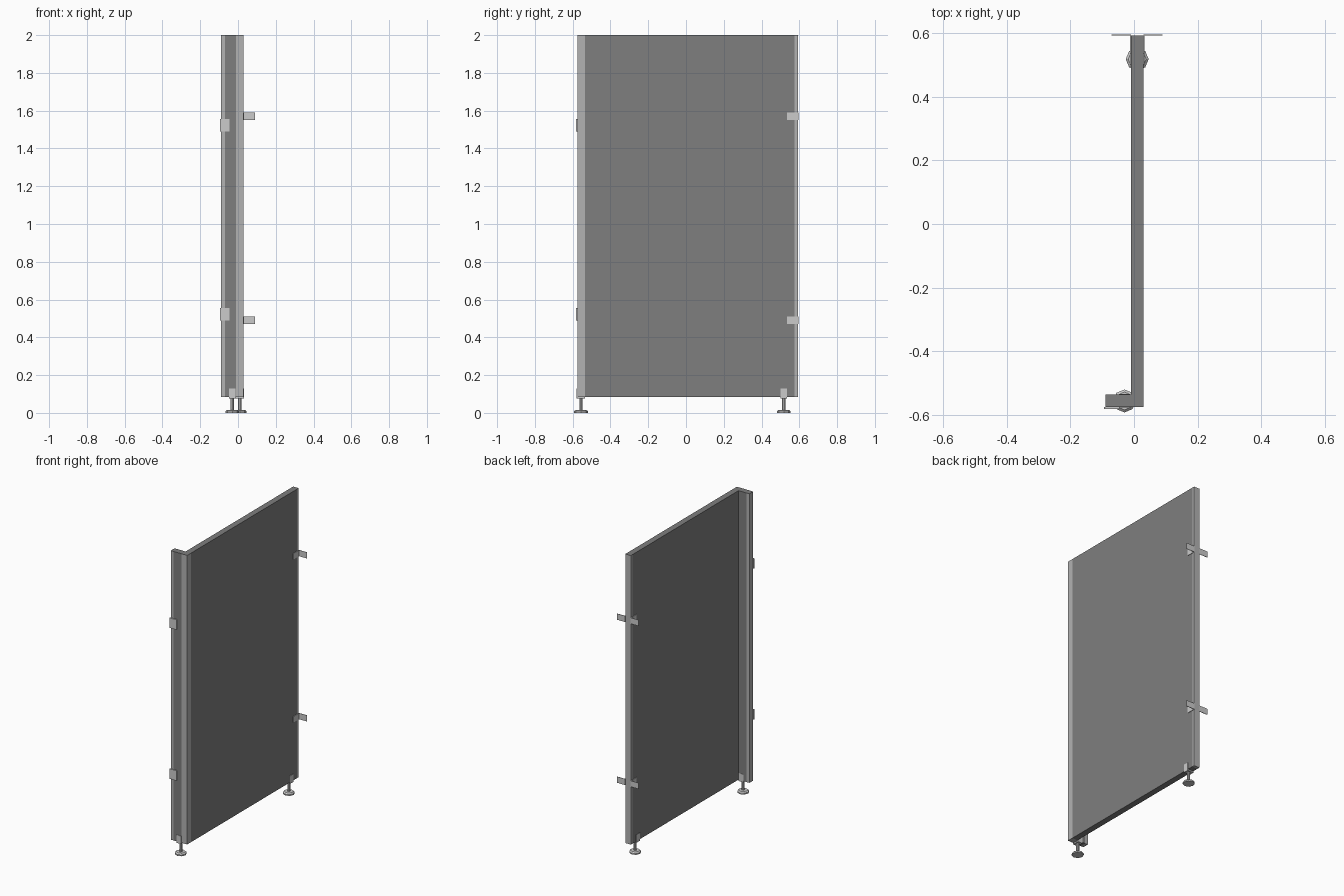
import bpy
import bmesh
from mathutils import Matrix

if "Cube" in bpy.data.objects:
    bpy.data.objects.remove(bpy.data.objects["Cube"])


def material(name, value):
    m = bpy.data.materials.new(name)
    m.diffuse_color = (value, value, value, 1)
    m.use_nodes = True
    m.node_tree.nodes["Principled BSDF"].inputs["Base Color"].default_value = m.diffuse_color
    return m


SHEET = material("dark_sheet", 0.21)
PROFILE = material("mid_profile", 0.45)


def finish(name, bm, mat=None):
    bmesh.ops.recalc_face_normals(bm, faces=bm.faces[:])
    me = bpy.data.meshes.new(name)
    bm.to_mesh(me)
    bm.free()
    ob = bpy.data.objects.new(name, me)
    bpy.context.collection.objects.link(ob)
    if mat:
        me.materials.append(mat)
    return ob


def add_box(bm, x, y, z):
    size = (x[1] - x[0], y[1] - y[0], z[1] - z[0])
    mid = (sum(x) / 2, sum(y) / 2, sum(z) / 2)
    bmesh.ops.create_cube(bm, size=1, matrix=Matrix.Translation(mid) @ Matrix.Diagonal((*size, 1)))


def boxes(name, specs, mat=None):
    bm = bmesh.new()
    for s in specs:
        add_box(bm, *s)
    return finish(name, bm, mat)


Z = (0.085, 2.0)

# Main panel, return panel and the lighter vertical profiles
boxes("main_panel", [((-0.01, 0.03), (-0.535, 0.575), Z)], SHEET)
boxes("return_panel", [((-0.07, -0.01), (-0.575, -0.535), Z)], SHEET)
boxes("corner_post", [((-0.01, 0.03), (-0.575, -0.535), (Z[0], 1.999))], PROFILE)
boxes("back_edge_profile", [((-0.01, 0.03), (0.575, 0.592), (Z[0], 1.999))], PROFILE)
boxes("return_edge_profile", [((-0.09, -0.07), (-0.575, -0.535), (Z[0], 1.999))], PROFILE)

# Dark caps along the top of the profiles
boxes("top_caps", [((-0.01, 0.03), (-0.575, -0.535), (1.999, 2.0)),
                   ((-0.01, 0.03), (0.575, 0.592), (1.999, 2.0)),
                   ((-0.09, -0.07), (-0.575, -0.535), (1.999, 2.0))], SHEET)

# Pairs of angle brackets at the back edge, one on each face of the panel
for label, z in (("lower", (0.47, 0.51)), ("upper", (1.55, 1.59))):
    boxes(label + "_back_bracket_right", [((0.03, 0.09), (0.592, 0.595), z),
                                          ((0.03, 0.033), (0.535, 0.592), z)])
    boxes(label + "_back_bracket_left", [((-0.07, -0.01), (0.592, 0.595), z),
                                         ((-0.013, -0.01), (0.535, 0.592), z)])

# Flat hinge plates on the front of the return
for label, z in (("lower", (0.49, 0.556)), ("upper", (1.49, 1.556))):
    boxes(label + "_front_plate", [((-0.094, -0.045), (-0.582, -0.575), z)])


# Levelling foot: octagonal disc and stem, with a U bracket gripping the panel
def foot(name, x, y, along_x):
    bm = bmesh.new()
    for r1, r2, z0, z1 in ((0.036, 0.036, 0, 0.009), (0.036, 0.028, 0.009, 0.016),
                           (0.009, 0.009, 0.016, 0.08)):
        bmesh.ops.create_cone(bm, cap_ends=True, segments=8, radius1=r1, radius2=r2,
                              depth=z1 - z0, matrix=Matrix.Translation((x, y, (z0 + z1) / 2)))
    finish(name + "_foot", bm)
    w, t, o = 0.0175, 0.02, 0.0225
    c = [((-w, w), (-o, o), (0.077, 0.085)),
         ((-w, w), (-o, -t), (0.08, 0.13)),
         ((-w, w), (t, o), (0.08, 0.13))]
    if not along_x:
        c = [(b, a, z) for a, b, z in c]
    boxes(name + "_foot_bracket",
          [((x + a[0], x + a[1]), (y + b[0], y + b[1]), z) for a, b, z in c])


foot("front", -0.03, -0.556, True)
foot("back", 0.01, 0.518, False)
